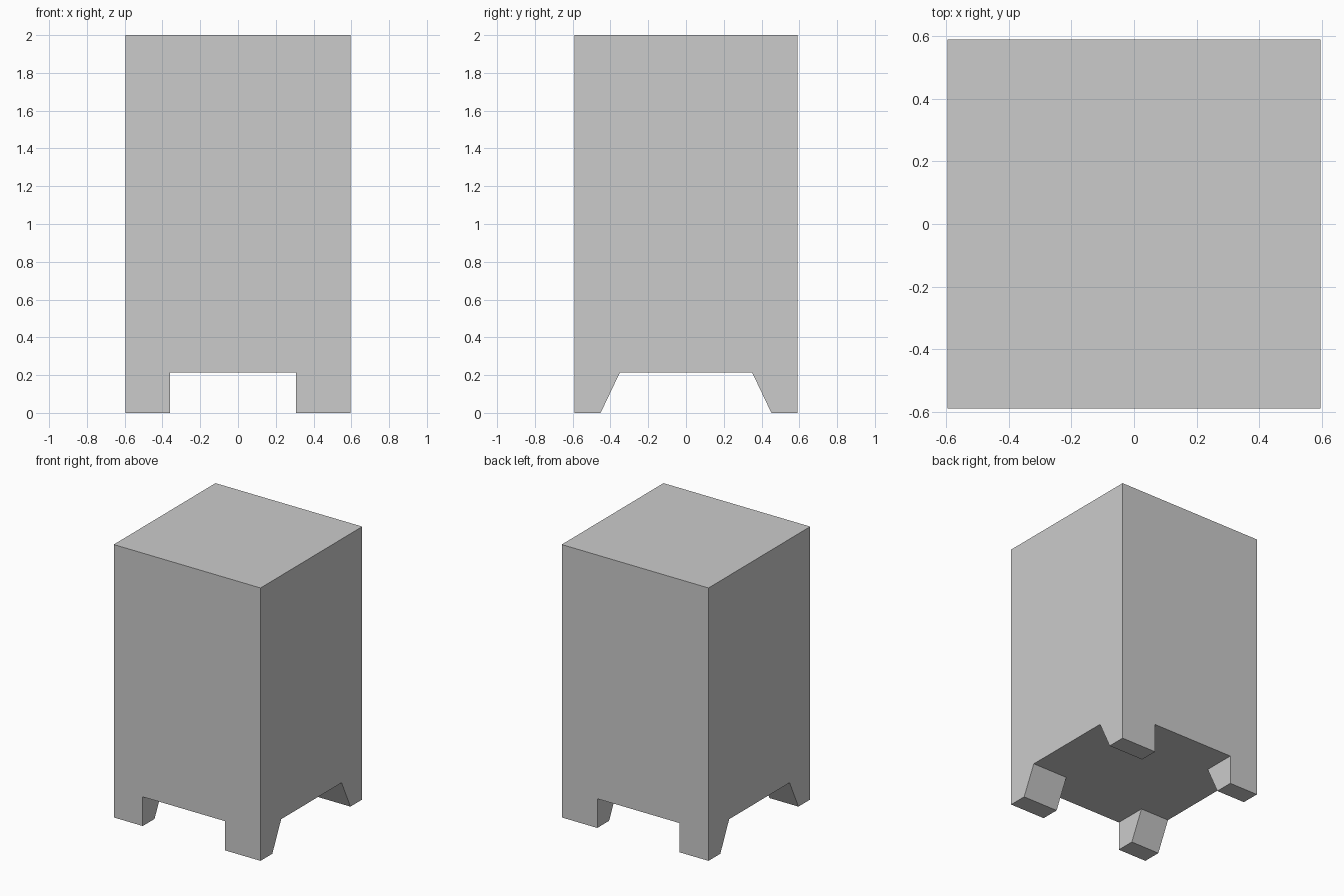
import bpy
import bmesh

if "Cube" in bpy.data.objects:
    bpy.data.objects.remove(bpy.data.objects["Cube"])

HALF_X, HALF_Y = 0.595, 0.589
HEIGHT, FOOT_Z = 2.0, 0.214
XS = [-HALF_X, -0.36, 0.307, HALF_X]      # leg edges across the width
YS = [-HALF_Y, -0.35, 0.35, HALF_Y]       # leg edges where they meet the body
FOOT_Y = 0.452                            # inner leg edge at the floor

bm = bmesh.new()

# Underside: 3 x 3 grid whose corner cells become the legs
grid = [[bm.verts.new((x, y, FOOT_Z)) for x in XS] for y in YS]
cells = {}
for j in range(3):
    for i in range(3):
        cells[i, j] = bm.faces.new((grid[j][i], grid[j + 1][i],
                                    grid[j + 1][i + 1], grid[j][i + 1]))

# Body: raise the outline to full height and cap it
rim = [e for e in bm.edges if e.is_boundary]
walls = bmesh.ops.extrude_edge_only(bm, edges=rim)["geom"]
for v in (g for g in walls if isinstance(g, bmesh.types.BMVert)):
    v.co.z = HEIGHT
top_edges = [g for g in walls if isinstance(g, bmesh.types.BMEdge) and g.is_boundary]
bmesh.ops.contextual_create(bm, geom=top_edges)

# Legs: pull the corner cells to the floor, tapering the inner faces
for corner in [(0, 0), (2, 0), (0, 2), (2, 2)]:
    foot = bmesh.ops.extrude_discrete_faces(bm, faces=[cells[corner]])["faces"][0]
    for v in foot.verts:
        v.co.z = 0
        if abs(v.co.y) < HALF_Y - 0.01:
            v.co.y = FOOT_Y if v.co.y > 0 else -FOOT_Y

# Weld and merge coplanar faces into clean flat sides
bmesh.ops.remove_doubles(bm, verts=bm.verts[:], dist=0.0001)
bmesh.ops.dissolve_limit(bm, angle_limit=0.01, verts=bm.verts[:], edges=bm.edges[:])
bmesh.ops.recalc_face_normals(bm, faces=bm.faces[:])

mesh = bpy.data.meshes.new("cabinet_body")
bm.to_mesh(mesh)
bm.free()
bpy.context.collection.objects.link(bpy.data.objects.new("cabinet_body", mesh))
